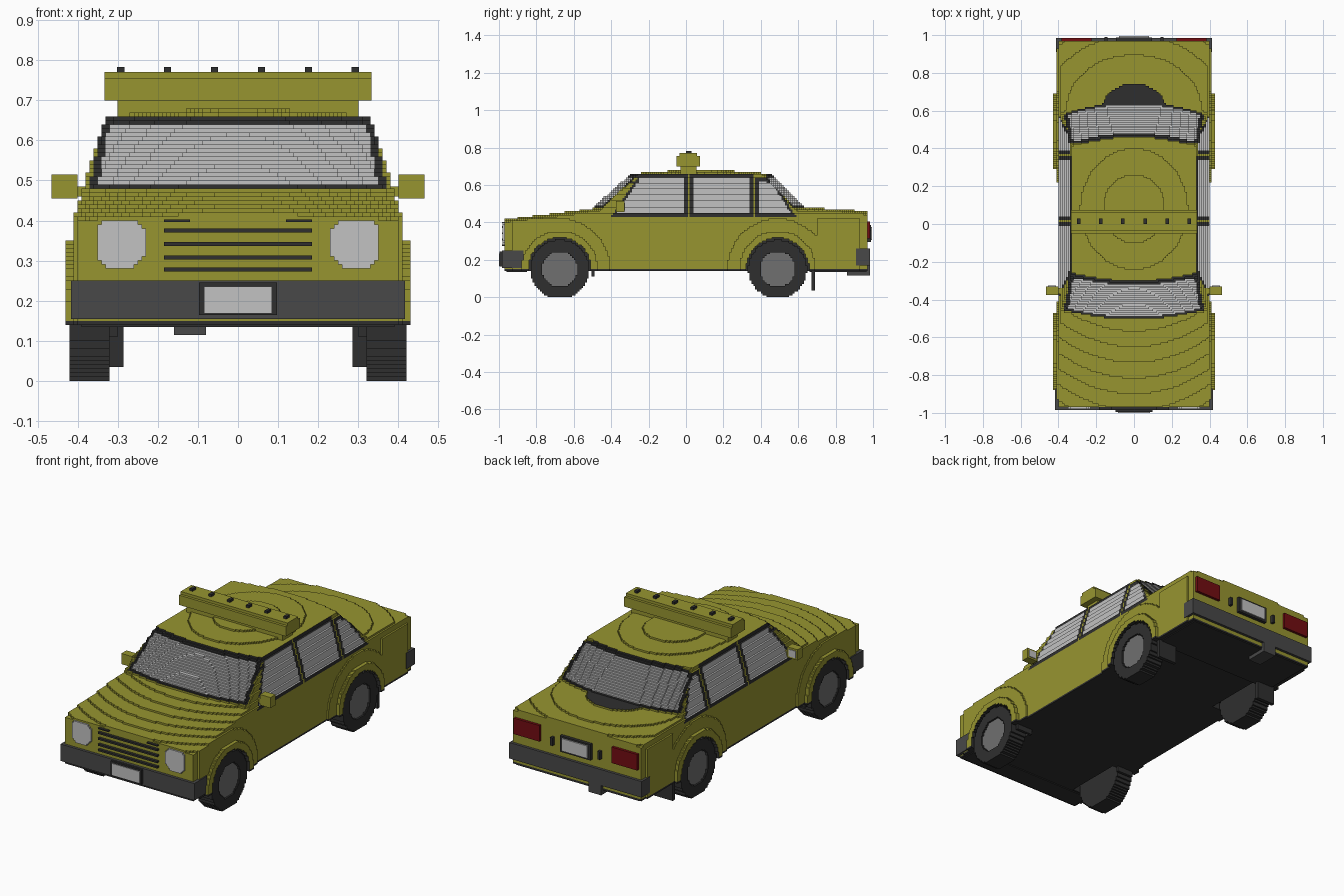
import bpy
from math import sqrt, hypot

V = 0.01  # block size
AXLES = (-0.675, 0.49)
AXLE_Z, WELL = 0.15, 0.168
WINDOWS = (  # front edge (bottom, top), rear edge (bottom, top), top height
    (-0.37, -0.24, -0.005, -0.005, 0.645),
    (0.04, 0.04, 0.34, 0.34, 0.645),
    (0.39, 0.39, 0.56, 0.45, 0.625))
SILL = 0.45

cube = bpy.data.objects.get("Cube")
if cube:
    bpy.data.objects.remove(cube, do_unlink=True)


def material(name, r, g, b):
    m = bpy.data.materials.new(name)
    m.use_nodes = True
    m.diffuse_color = (r, g, b, 1)
    bsdf = next(n for n in m.node_tree.nodes if n.type == 'BSDF_PRINCIPLED')
    bsdf.inputs["Base Color"].default_value = (r, g, b, 1)
    bsdf.inputs["Roughness"].default_value = 0.7
    return m


MATS = [material("olive paint", 0.31, 0.30, 0.03),
        material("pale glass", 0.54, 0.54, 0.54),
        material("black rubber", 0.028, 0.028, 0.028),
        material("bumper grey", 0.065, 0.065, 0.065),
        material("hub grey", 0.16, 0.16, 0.16),
        material("tail red", 0.17, 0.004, 0.006)]
PAINT, GLASS, BLACK, GREY, HUB, RED = range(6)


def make(name, verts, faces, indices, mirror):
    mesh = bpy.data.meshes.new(name)
    mesh.from_pydata(verts, [], faces)
    for m in MATS:
        mesh.materials.append(m)
    mesh.polygons.foreach_set("material_index", indices)
    obj = bpy.data.objects.new(name, mesh)
    bpy.context.collection.objects.link(obj)
    if mirror:
        obj.modifiers.new("Mirror", 'MIRROR').use_mirror_merge = False
    return obj


def cell_face(cell, axis, sign):
    u, v = (axis + 1) % 3, (axis + 2) % 3
    corners = []
    for a, b in ((0, 0), (1, 0), (1, 1), (0, 1)):
        c = list(cell)
        c[axis] += sign > 0
        c[u] += a
        c[v] += b
        corners.append(tuple(c))
    return corners if sign > 0 else corners[::-1]


def blocks(name, span, ys, zs, paint, mirror=False):
    """Stepped solid: span(y, z) gives its x limits, paint colours each face."""
    j0, j1, k0, k1 = (round(t / V) for t in ys + zs)
    rows = {}
    for j in range(j0, j1):
        for k in range(k0, k1):
            s = span((j + 0.5) * V, (k + 0.5) * V)
            if s:
                rows[j, k] = (round(s[0] / V), round(s[1] / V))
    index, faces, colours = {}, [], []

    def add(cell, axis, sign):
        faces.append([index.setdefault(c, len(index)) for c in cell_face(cell, axis, sign)])
        outside = [(t + 0.5) * V for t in cell]
        outside[axis] += sign * V
        colours.append(paint(*outside, axis, sign))

    for (j, k), (lo, hi) in rows.items():
        if hi <= lo:
            continue
        add((lo, j, k), 0, -1)
        add((hi - 1, j, k), 0, 1)
        for axis, sign in ((1, 1), (1, -1), (2, 1), (2, -1)):
            near = (j + sign, k) if axis == 1 else (j, k + sign)
            nlo, nhi = rows.get(near, (0, 0))
            for i in range(lo, hi):
                if not nlo <= i < nhi:
                    add((i, j, k), axis, sign)
    return make(name, [[t * V for t in c] for c in index], faces, colours, mirror)


def box(name, xs, ys, zs, colour, mirror=False):
    verts = [(x, y, z) for x in xs for y in ys for z in zs]
    faces = [(0, 1, 3, 2), (4, 6, 7, 5), (0, 4, 5, 1), (2, 3, 7, 6), (0, 2, 6, 4), (1, 5, 7, 3)]
    return make(name, verts, faces, [colour] * 6, mirror)


def root(t):
    return sqrt(max(t, 0))


# Car body: lower shell, cabin and domed roof
def axle_distance(y, z):
    return min(hypot(y - a, z - AXLE_Z) for a in AXLES)


def deck_height(y):
    if y < -0.46:
        return 0.478 + (y + 0.46) * 0.12
    return 0.478 - 0.02 * (max(y - 0.6, 0) / 0.37) ** 2


def side(z):
    return 0.40 - max(z - 0.435, 0) * 0.31


def shell_width(y, z):
    d = axle_distance(y, z)
    if d < WELL:
        return 0.28
    w = side(z)
    if d < 0.205 and z < 0.35:
        w = 0.43
    elif z < 0.42 and (d < 0.27 or abs(y) > 0.7) and abs(y) < 0.93:
        w = 0.41
    return min(w, root((deck_height(y) - z) / 0.1))


def cabin_width(y, z):
    t = (z - 0.47) / 0.185
    front, rear = -0.51 + 0.21 * t, 0.65 - 0.19 * t
    w = min(side(z), root((y - front) / 0.37), root((rear - y) / 0.45))
    if z > 0.66:
        dome = 1 - (z - 0.66) / 0.02 - ((y - 0.08) / 0.37) ** 2
        w = min(w, 0.33 * root(dome))
    return w


def body_span(y, z):
    w = shell_width(y, z)
    if z > 0.46:
        w = max(w, cabin_width(y, z))
    return (-w, w)


def in_window(y, z, grow):
    for f0, f1, r0, r1, top in WINDOWS:
        t = (z - SILL) / (top - SILL)
        if (SILL - grow < z < top + grow
                and f0 + (f1 - f0) * t - grow < y < r0 + (r1 - r0) * t + grow):
            return True
    return False


def body_paint(x, y, z, axis, sign):
    if z < 0.15 or (axle_distance(y, z) < WELL and z < 0.33):
        return BLACK
    # windscreen and rear screen
    limit = 0.355 - 0.18 * (z - 0.48)
    if 0.478 < z < 0.66 and abs(x) < limit + 0.015 and not -0.25 < y < 0.43:
        return GLASS if 0.49 < z < 0.645 and abs(x) < limit - 0.005 else BLACK
    # side windows
    if abs(x) > 0.32 and (axis == 0 or axis == 2 and sign > 0):
        if in_window(y, z, 0):
            return GLASS
        if in_window(y, z, 0.016):
            return BLACK
    return PAINT


blocks("car_body", body_span, (-0.97, 0.97), (0.14, 0.69), body_paint)

# Wheels with recessed hubs, and mud flaps
for label, axle in zip(("front", "rear"), AXLES):
    def wheel_span(y, z):
        r = hypot(y - axle, z - AXLE_Z)
        if r < 0.157:
            return (0.32, 0.41 if r < 0.095 else 0.42)

    def wheel_paint(x, y, z, axis, sign):
        hub = axis == 0 and sign > 0 and hypot(y - axle, z - AXLE_Z) < 0.095
        return HUB if hub else BLACK

    blocks(label + "_wheels", wheel_span, (axle - 0.165, axle + 0.165), (0, 0.32),
           wheel_paint, True)
box("rear_mud_flaps", (0.285, 0.40), (0.67, 0.69), (0.035, 0.15), BLACK, True)
box("front_mud_flaps", (0.30, 0.40), (-0.505, -0.49), (0.11, 0.15), BLACK, True)

# Bumpers and underside
box("front_bumper", (-0.417, 0.417), (-0.985, -0.87), (0.155, 0.25), GREY)
box("front_valance", (-0.39, 0.39), (-0.96, -0.85), (0.135, 0.16), BLACK)
box("rear_bumper", (-0.413, 0.413), (0.91, 0.985), (0.17, 0.26), GREY)
box("rear_underside", (-0.385, 0.385), (0.66, 0.965), (0.135, 0.18), BLACK)
box("tow_block", (-0.16, -0.08), (0.86, 0.985), (0.115, 0.175), GREY)


# Headlights with clipped corners
def lamp_span(y, z):
    d = abs(z - 0.345)
    if d < 0.06:
        cut = max(0, d - 0.035)
        return (0.235 + cut, 0.353 - cut)


blocks("headlights", lamp_span, (-0.98, -0.97), (0.28, 0.41), lambda *a: GLASS, True)

# Grille bars
for n, z in enumerate((0.278, 0.308, 0.342, 0.375)):
    box("grille_bar_%d" % n, (-0.185, 0.185), (-0.985, -0.965), (z - 0.005, z + 0.005), BLACK)
box("grille_top_bars", (0.12, 0.185), (-0.985, -0.965), (0.397, 0.403), BLACK, True)

# Number plates
box("front_plate_holder", (-0.097, 0.097), (-0.996, -0.98), (0.165, 0.245), BLACK)
box("front_plate", (-0.085, 0.085), (-1.0, -0.994), (0.168, 0.235), GLASS)
box("rear_plate_holder", (-0.095, 0.095), (0.96, 0.988), (0.295, 0.385), BLACK)
box("rear_plate", (-0.08, 0.08), (0.985, 0.995), (0.305, 0.375), GLASS)
box("rear_plate_posts", (0.14, 0.155), (0.96, 0.99), (0.315, 0.36), BLACK, True)

# Tail lights
box("tail_lights", (0.225, 0.385), (0.96, 0.985), (0.315, 0.405), RED, True)

# Door mirrors
box("mirrors", (0.40, 0.465), (-0.375, -0.33), (0.455, 0.515), PAINT, True)
box("mirror_arms", (0.37, 0.41), (-0.37, -0.34), (0.46, 0.485), PAINT, True)
box("mirror_glass", (0.412, 0.455), (-0.332, -0.326), (0.465, 0.505), GLASS, True)

# Roof bar with small studs
box("roof_bar_foot", (-0.30, 0.30), (-0.03, 0.055), (0.66, 0.705), PAINT)
box("roof_bar", (-0.333, 0.333), (-0.05, 0.075), (0.70, 0.755), PAINT)
box("roof_bar_cap", (-0.333, 0.333), (-0.035, 0.06), (0.75, 0.77), PAINT)
for n in range(3):
    x = 0.0585 + n * 0.117
    box("roof_studs_%d" % n, (x - 0.009, x + 0.009), (0, 0.03), (0.765, 0.783), BLACK, True)
